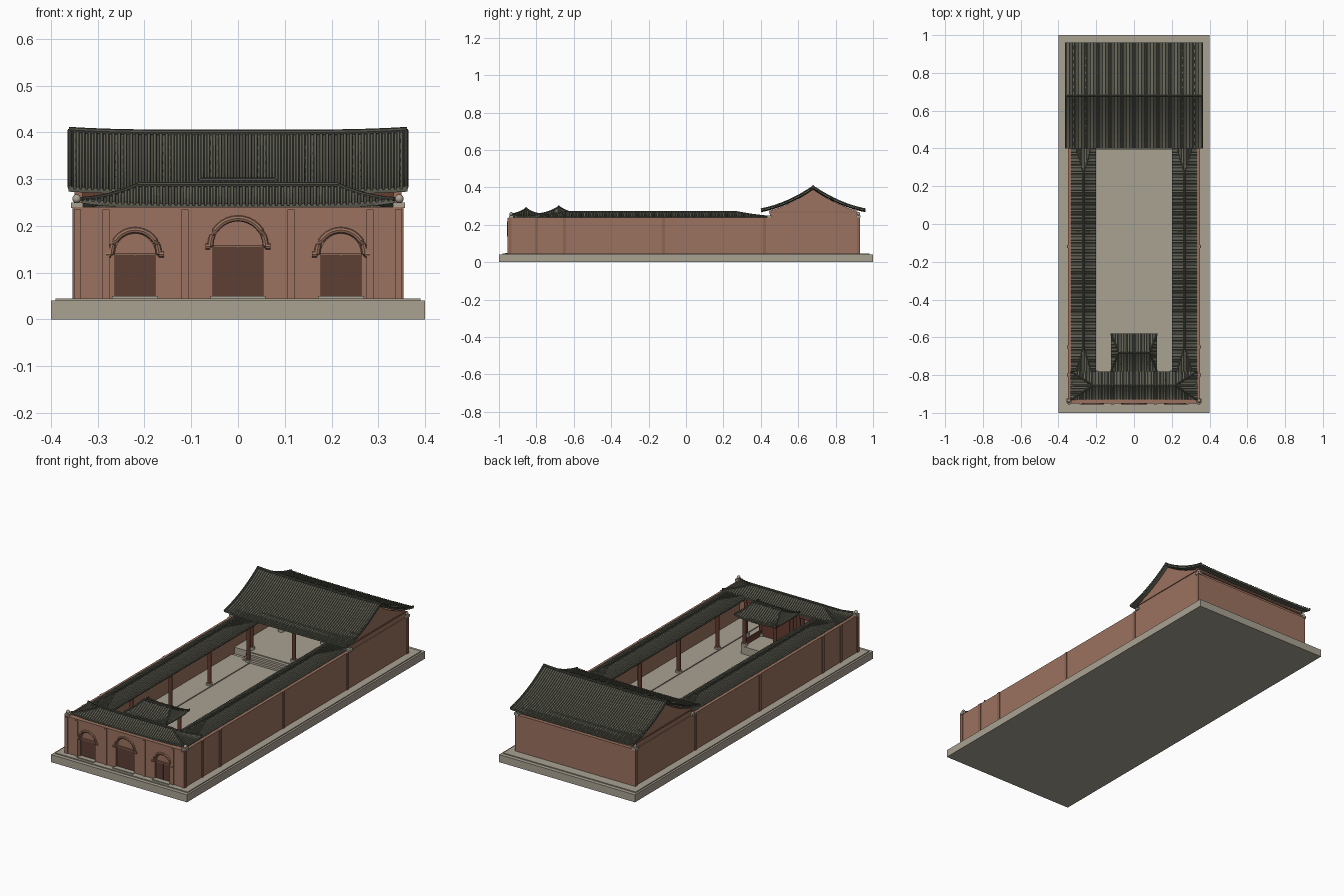
import bpy, bmesh, math
from mathutils import Vector

if "Cube" in bpy.data.objects:
    bpy.data.objects.remove(bpy.data.objects["Cube"])

def mat(name, c):
    m = bpy.data.materials.new(name)
    m.diffuse_color = (*c, 1)
    m.use_nodes = True
    m.node_tree.nodes["Principled BSDF"].inputs["Base Color"].default_value = m.diffuse_color
    return m

STONE = mat("pale stone", (.40, .36, .29))
WALL = mat("terracotta wall", (.33, .17, .115))
TRIM = mat("wall trim", (.26, .13, .085))
WOOD = mat("red brown wood", (.13, .045, .03))
DOOR = mat("door brown", (.11, .05, .035))
TILE = mat("grey roof tile", (.125, .125, .095))
RIDGE = mat("dark ridge tile", (.075, .078, .06))

def finish(name, bm, m, recalc=True):
    if recalc:
        bmesh.ops.recalc_face_normals(bm, faces=bm.faces)
    me = bpy.data.meshes.new(name)
    bm.to_mesh(me)
    bm.free()
    me.materials.append(m)
    o = bpy.data.objects.new(name, me)
    bpy.context.collection.objects.link(o)
    return o

def box(name, x0, x1, y0, y1, z0, z1, m):
    bm = bmesh.new()
    bmesh.ops.create_cube(bm, size=1)
    for v in bm.verts:
        v.co = ((x0+x1)/2+v.co.x*(x1-x0), (y0+y1)/2+v.co.y*(y1-y0), (z0+z1)/2+v.co.z*(z1-z0))
    return finish(name, bm, m)

def cyl(name, x, y, z0, z1, r, m, n=12):
    bm = bmesh.new()
    bmesh.ops.create_cone(bm, cap_ends=True, segments=n, radius1=r, radius2=r, depth=z1-z0)
    bmesh.ops.translate(bm, verts=bm.verts, vec=(x, y, (z0+z1)/2))
    o = finish(name, bm, m)
    for p in o.data.polygons:
        p.use_smooth = len(p.vertices) == 4
    return o

def column(name, x, y, z0, z1):
    cyl(name, x, y, z0, z1, .010, WOOD)
    cyl(name + "_base", x, y, z0, z0+.014, .016, STONE)

def prism(name, pts, direction, m):
    # closed outline extruded along a direction
    bm = bmesh.new()
    f = bm.faces.new([bm.verts.new(p) for p in pts])
    r = bmesh.ops.extrude_face_region(bm, geom=[f])
    bmesh.ops.translate(bm, vec=direction, verts=[g for g in r['geom'] if isinstance(g, bmesh.types.BMVert)])
    return finish(name, bm, m)

def tube(bm, path, r, n=8):
    path = [Vector(p) for p in path]
    rings = []
    for i, p in enumerate(path):
        d = (path[min(i+1, len(path)-1)] - path[max(i-1, 0)]).normalized()
        ref = Vector((0, 0, 1)) if abs(d.z) < .9 else Vector((0, 1, 0))
        a = d.cross(ref).normalized()
        b = a.cross(d)
        rings.append([bm.verts.new(p + r*(a*math.cos(2*math.pi*k/n) + b*math.sin(2*math.pi*k/n))) for k in range(n)])
    for A, B in zip(rings, rings[1:]):
        for k in range(n):
            bm.faces.new((A[k], A[(k+1) % n], B[(k+1) % n], B[k]))
    bm.faces.new(rings[0])
    bm.faces.new(rings[-1])

def roof(name, cx, cy, L, W, R, ze, zr, up, turned=False, rr=.006, step=.0125):
    # curved tiled roof: L/W half sizes, R half ridge length; R == L gives a gable
    hip, H = R < L, zr-ze
    def place(x, y, z):
        return Vector((cx-y, cy+x, z)) if turned else Vector((cx+x, cy+y, z))
    def surf(side, s, t):
        xe, ye = L+(R-L)*t, W*(1-t)
        z = ze + H*(t-.56*t*(1-t)) + up*abs(s)**4*((1-t) if hip else 1)
        return [(s*xe, -ye, z), (s*xe, ye, z), (-xe, s*ye, z), (xe, s*ye, z)][side]
    def face_up(bm):
        bm.normal_update()
        for f in bm.faces:
            if f.normal.z < 0:
                f.normal_flip()
    sides = range(4 if hip else 2)
    # slab
    bm = bmesh.new()
    ns, nt = 16, 8
    for side in sides:
        g = [[bm.verts.new(place(*surf(side, -1+2*i/ns, j/nt))) for i in range(ns+1)] for j in range(nt+1)]
        for j in range(nt):
            for i in range(ns):
                bm.faces.new((g[j][i], g[j][i+1], g[j+1][i+1], g[j+1][i]))
    bmesh.ops.remove_doubles(bm, verts=bm.verts, dist=1e-5)
    face_up(bm)
    o = finish(name+"_slab", bm, TILE, False)
    md = o.modifiers.new("thick", 'SOLIDIFY')
    md.thickness, md.offset = .007, -1
    # tile ribs
    bm = bmesh.new()
    prof = [(-.0045, -.001), (-.0025, .0045), (.0025, .0045), (.0045, -.001)]
    for side in sides:
        half = L if side < 2 else W
        n = int(2*half/step)
        for k in range(n):
            q = -half + (k+.5)*2*half/n
            tm = 1 if not hip else min(1, (half-abs(q))/(L-R if side < 2 else W))
            prev = None
            for j in range(8):
                t = tm*.99*j/7
                e = L+(R-L)*t if side < 2 else W*(1-t)
                x, y, z = surf(side, max(-1, min(1, q/e)), t)
                ring = [bm.verts.new(place(x+(a if side < 2 else 0), y+(0 if side < 2 else a), z+b)) for a, b in prof]
                if prev:
                    for c in range(3):
                        bm.faces.new((prev[c], prev[c+1], ring[c+1], ring[c]))
                else:
                    bm.faces.new(ring)
                prev = ring
    face_up(bm)
    finish(name+"_ribs", bm, TILE, False)
    # ridge, hips or verges
    bm = bmesh.new()
    raise_ = lambda p, d: place(p[0], p[1], p[2]+d)
    tube(bm, [raise_(surf(0, -1+i/8, 1), rr*.5) for i in range(17)], rr)
    for side in (0, 1):
        for s in (-1, 1):
            tube(bm, [raise_(surf(side, s*(1 if hip else .993), j/8), rr*.4) for j in range(9)], rr*.75)
    finish(name+"_ridges", bm, RIDGE)

# base and floor
box("base", -.4, .4, -1, 1, 0, .04, STONE)
box("floor", -.39, .39, -.98, .98, .04, .045, STONE)

# front wall with three arched openings
doors = [(-.22, .043, .14, .048), (0, .053, .157, .056), (.22, .043, .14, .048)]
pts = [(-.35, .045)]
for cx, w, zs, r in doors:
    pts += [(cx-w, .045), (cx-w, zs)]
    pts += [(cx-w*math.cos(math.pi*k/14), zs+w*math.sin(math.pi*k/14)) for k in range(1, 14)]
    pts += [(cx+w, zs), (cx+w, .045)]
pts += [(.35, .045), (.35, .24), (-.35, .24)]
prism("front_wall", [(x, -.95, z) for x, z in pts], (0, .015, 0), WALL)
box("front_wall_back", -.35, .35, -.935, -.92, .045, .24, WALL)
for i, (cx, w, zs, r) in enumerate(doors):
    box(f"door_{i}", cx-w, cx+w, -.942, -.936, .05, zs-.004, DOOR)
    box(f"door_gap_{i}", cx-.001, cx+.001, -.944, -.941, .05, zs-.004, WOOD)
    box(f"door_lintel_{i}", cx-w, cx+w, -.946, -.936, zs-.004, zs+.002, TRIM)
    box(f"door_step_{i}", cx-w-.006, cx+w+.006, -.968, -.936, .045, .05, STONE)
    box(f"inner_door_{i}", cx-w, cx+w, -.922, -.916, .05, zs, DOOR)
    bm = bmesh.new()
    arc = [(cx-(r+.003)*math.cos(math.pi*k/16), -.95, zs+(r+.003)*math.sin(math.pi*k/16)) for k in range(17)]
    tube(bm, [(cx-r-.014, -.95, zs-.001), (cx-r-.004, -.95, zs-.001)] + arc
         + [(cx+r+.004, -.95, zs-.001), (cx+r+.014, -.95, zs-.001)], .0065)
    finish(f"arch_moulding_{i}", bm, WALL)

# side and back walls, pilasters, corner finials
box("back_wall", -.35, .35, .91, .93, .045, .24, WALL)
box("back_wall_upper", -.345, .345, .895, .912, .24, .283, WALL)
box("back_wall_band", -.347, .347, .91, .918, .262, .27, TRIM)
for s in (-1, 1):
    n = "left" if s < 0 else "right"
    def sbox(name, a, b, *r):
        return box(f"{n}_{name}", min(s*a, s*b), max(s*a, s*b), *r)
    sbox("side_wall", .33, .35, -.95, .93, .045, .24, WALL)
    for i, y in enumerate((-.942, -.8, -.65, -.12, .42, .922)):
        sbox(f"side_pilaster_{i}", .34, .354, y-.008, y+.008, .045, .24, TRIM)
    for i, x in enumerate((.343, .282, .113)):
        sbox(f"front_pilaster_{i}", x-.0075, x+.0075, -.955, -.94, .045, .235, WALL)
    for i, y in enumerate((-.935, .445, .922)):
        sbox(f"finial_cap_{i}", .332, .357, y-.012, y+.012, .238, .25, STONE)
        if i != 1:
            bm = bmesh.new()
            bmesh.ops.create_uvsphere(bm, u_segments=14, v_segments=8, radius=.0095)
            bmesh.ops.translate(bm, verts=bm.verts, vec=(s*.345, y, .258))
            o = finish(f"{n}_finial_ball_{i}", bm, STONE)
            for p in o.data.polygons:
                p.use_smooth = True
    # hall gable, following the roof underside
    H = .125
    curve = []
    for k in range(-10, 11):
        t = 1-abs(k)/10*.83
        curve.append((s*.333, .68+.28*(1-t)*(1 if k > 0 else -1), .264+H*(t-.56*t*(1-t))))
    prism(f"{n}_gable", [(s*.333, .448, .235)] + curve + [(s*.333, .912, .235)], (s*.013, 0, 0), WALL)
    sbox("gable_band", .34, .35, .445, .915, .266, .272, TRIM)
    # gallery posts and beam
    for i in range(4):
        column(f"{n}_gallery_column_{i}", s*.22, -.58+.327*i, .045, .245)
    sbox("gallery_beam", .214, .226, -.8, .45, .222, .236, WOOD)
    sbox("gallery_step", .205, .33, -.92, .42, .045, .05, STONE)
    roof(f"{n}_gallery_roof", s*.267, -.19, .68, .067, .46, .24, .268, .0, True, .0045)

# gatehouse roof and its inner posts
roof("gate_roof", 0, -.855, .335, .075, .215, .243, .285, .012)
box("gate_beam", -.21, .21, -.796, -.784, .222, .238, WOOD)
for i, x in enumerate((-.2, -.11, .11, .2)):
    column(f"gate_column_{i}", x, -.79, .045, .24)

# small stage pavilion in the court
box("stage_floor", -.1, .1, -.785, -.605, .045, .085, STONE)
for x in (-.09, .09):
    for y in (-.76, -.62):
        column("stage_column", x, y, .085, .25)
    box("stage_side_panel", x-.004, x+.004, -.76, -.62, .085, .115, WOOD)
    box("stage_side_beam", x-.005, x+.005, -.77, -.61, .225, .243, WOOD)
box("stage_back_panel", -.09, .09, -.764, -.756, .085, .235, WOOD)
box("stage_front_beam", -.1, .1, -.625, -.615, .225, .243, WOOD)
roof("stage_roof", 0, -.68, .122, .1, .08, .248, .294, .008)

# main hall
for i in range(3):
    box(f"hall_step_{i}", -.25, .25, .395+.014*i, .46, .045+.01*i, .055+.01*i, STONE)
box("hall_floor", -.33, .33, .44, .91, .045, .08, STONE)
for i, x in enumerate((-.25, 0, .25)):
    column(f"hall_column_{i}", x, .47, .08, .275)
    column(f"hall_inner_column_{i}", x, .72, .08, .34)
box("hall_beam", -.34, .34, .462, .478, .252, .275, WOOD)
box("hall_inner_beam", -.34, .34, .712, .728, .32, .345, WOOD)
roof("hall_roof", 0, .68, .362, .28, .362, .274, .396, .006, False, .0065)
